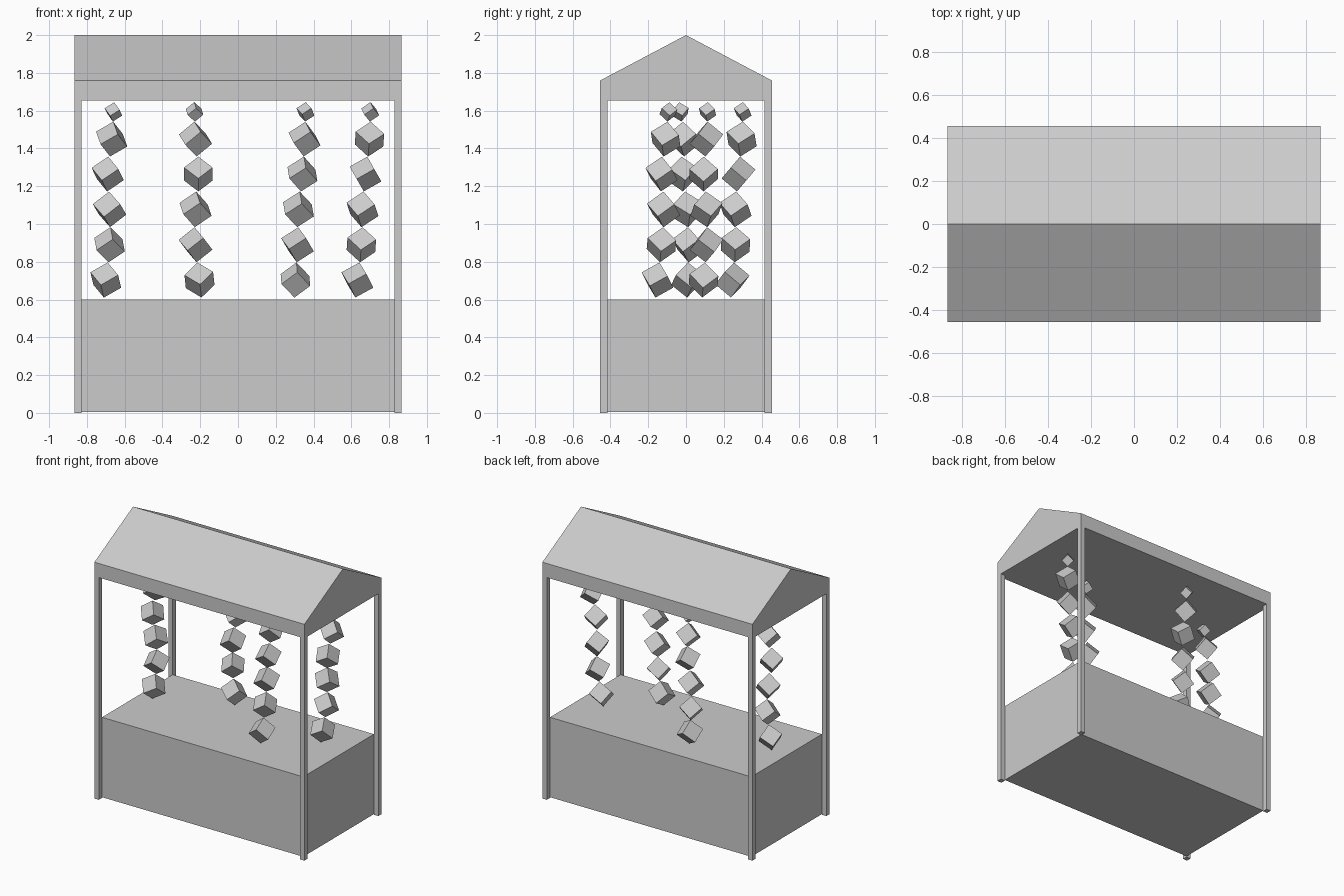
import bpy, bmesh, math
from mathutils import Vector, Matrix

if "Cube" in bpy.data.objects:
    bpy.data.objects.remove(bpy.data.objects["Cube"])

grey = bpy.data.materials.new("plain grey")
grey.diffuse_color = (0.6, 0.6, 0.6, 1)
grey.use_nodes = True
grey.node_tree.nodes["Principled BSDF"].inputs["Base Color"].default_value = grey.diffuse_color

HX, HY = 0.865, 0.454        # outer half sizes
IX, IY = 0.829, 0.416        # inner half sizes
EAVE, WALL, RIDGE = 1.655, 1.76, 2.0


def finish(name, bm):
    bmesh.ops.recalc_face_normals(bm, faces=bm.faces)
    mesh = bpy.data.meshes.new(name)
    bm.to_mesh(mesh)
    bm.free()
    mesh.materials.append(grey)
    obj = bpy.data.objects.new(name, mesh)
    bpy.context.collection.objects.link(obj)
    return obj


def box(name, lo, hi):
    lo, hi = Vector(lo), Vector(hi)
    bm = bmesh.new()
    bmesh.ops.create_cube(bm, size=1, matrix=Matrix.Translation((lo + hi) / 2)
                          @ Matrix.Diagonal((hi - lo).to_4d()))
    return finish(name, bm)


# Counter block
box("counter", (-IX, -IY, 0.005), (IX, IY, 0.6))

# Corner posts
for sx, side in ((-1, "left"), (1, "right")):
    for sy, end in ((-1, "front"), (1, "back")):
        xs, ys = sorted((sx * IX, sx * HX)), sorted((sy * IY, sy * HY))
        box(f"{end}_{side}_post", (xs[0], ys[0], 0), (xs[1], ys[1], EAVE))

# Gabled roof: end profile extruded along x
bm = bmesh.new()
profile = [(-HY, EAVE), (HY, EAVE), (HY, WALL), (0, RIDGE), (-HY, WALL)]
end_face = bm.faces.new([bm.verts.new((-HX, y, z)) for y, z in profile])
moved = bmesh.ops.extrude_face_region(bm, geom=[end_face])["geom"]
bmesh.ops.translate(bm, vec=(2 * HX, 0, 0),
                    verts=[v for v in moved if isinstance(v, bmesh.types.BMVert)])
# restore the start cap if the extrusion consumed it
bmesh.ops.holes_fill(bm, edges=[e for e in bm.edges if e.is_boundary], sides=0)
finish("roof", bm)

# Hanging strings of cubes, each cube standing on a corner: x, y and twist
TIPS = [1.645, 1.542, 1.357, 1.172, 0.983, 0.797, 0.61]
STRINGS = {
    "far_left": ((-.659, -.669, -.69, -.68, -.68, -.70),
                 (-.03, -.013, -.02, .003, .013, .008),
                 (-20, -40, -20, -20, -50, -15)),
    "mid_left": ((-.23, -.225, -.21, -.225, -.225, -.204),
                 (.30, .294, .278, .262, .262, .246),
                 (-50, -40, 0, -45, -30, 0)),
    "mid_right": ((.357, .352, .341, .32, .315, .304),
                  (-.093, -.108, -.13, -.119, -.13, -.151),
                  (-20, -40, -50, -50, -30, -55)),
    "far_right": ((.70, .696, .675, .659, .653, .632),
                  (.114, .108, .093, .108, .108, .093),
                  (-40, 0, -30, -15, 0, -30)),
}
# Cube with its long diagonal along z and one upper face towards the front
on_corner = Vector((1, 1, 1)).rotation_difference(Vector((0, 0, 1))).to_matrix()
n = on_corner @ Vector((1, 0, 0))
on_corner = Matrix.Rotation(-math.pi / 2 - math.atan2(n.y, n.x), 3, 'Z') @ on_corner

for name, (xs, ys, twists) in STRINGS.items():
    mids = [Vector((x, y, (a + b) / 2)) for x, y, a, b in zip(xs, ys, TIPS, TIPS[1:])]
    joints = [(p + q) / 2 for p, q in zip(mids, mids[1:])]
    joints = [2 * mids[0] - joints[0]] + joints + [2 * mids[-1] - joints[-1]]
    bm = bmesh.new()
    for i, mid in enumerate(mids):
        axis = (joints[i] - joints[i + 1]).normalized()
        rot = (Vector((0, 0, 1)).rotation_difference(axis).to_matrix()
               @ Matrix.Rotation(math.radians(twists[i]), 3, 'Z') @ on_corner)
        bmesh.ops.create_cube(bm, size=(TIPS[i] - TIPS[i + 1]) / math.sqrt(3),
                              matrix=Matrix.Translation(mid) @ rot.to_4x4())
    finish(name + "_cube_string", bm)
